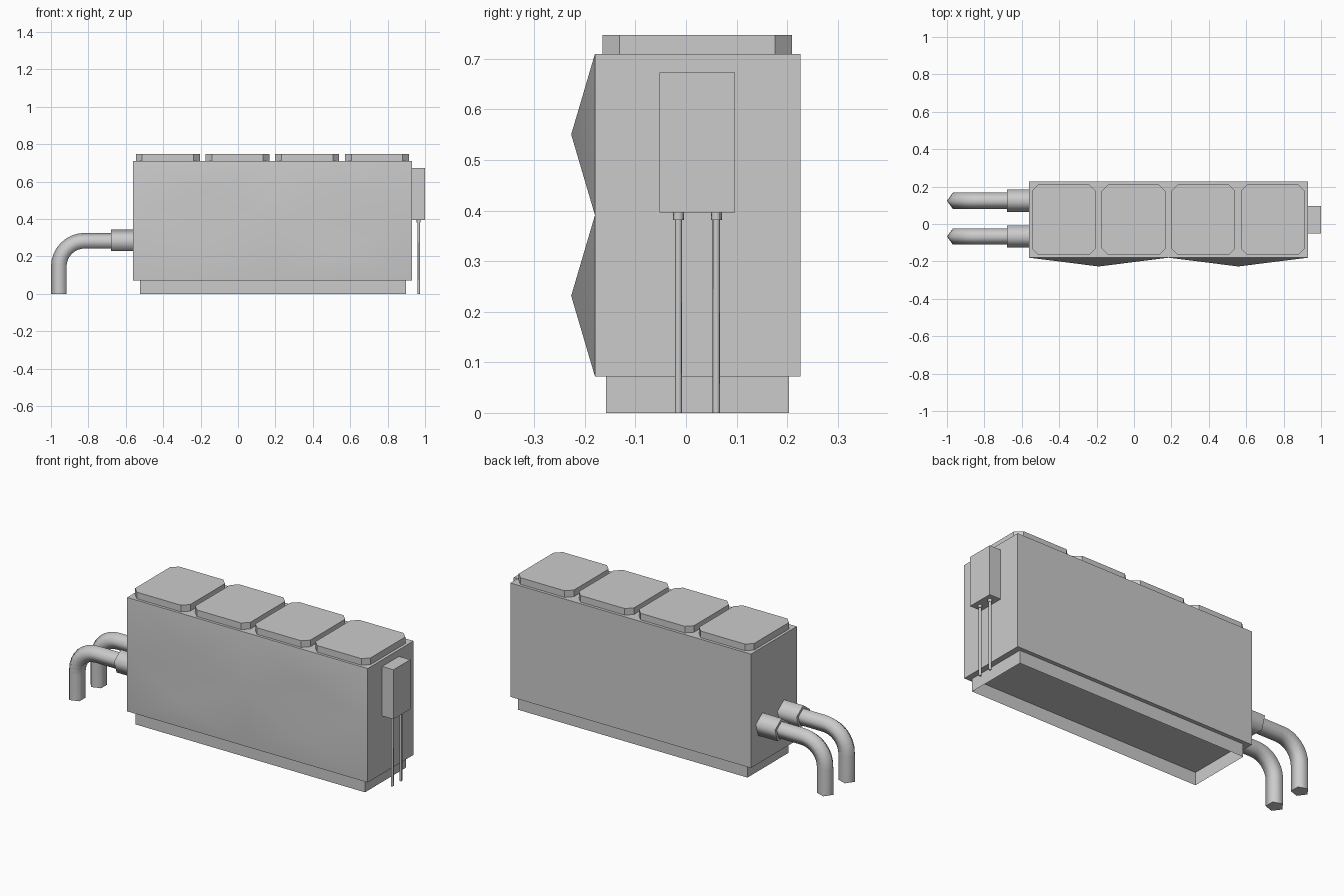
import bpy, bmesh, math
from mathutils import Vector

if "Cube" in bpy.data.objects:
    bpy.data.objects.remove(bpy.data.objects["Cube"])


def finish(name, bm, smooth=None):
    me = bpy.data.meshes.new(name)
    bmesh.ops.recalc_face_normals(bm, faces=bm.faces)
    bm.to_mesh(me)
    bm.free()
    ob = bpy.data.objects.new(name, me)
    bpy.context.collection.objects.link(ob)
    if smooth:
        bpy.ops.object.select_all(action='DESELECT')
        ob.select_set(True)
        bpy.context.view_layer.objects.active = ob
        bpy.ops.object.shade_smooth_by_angle(angle=math.radians(smooth))
    return ob


def prism(name, outline, z0, z1, bottom=True):
    bm = bmesh.new()
    lo = [bm.verts.new((x, y, z0)) for x, y in outline]
    hi = [bm.verts.new((x, y, z1)) for x, y in outline]
    n = len(outline)
    for i in range(n):
        j = (i + 1) % n
        bm.faces.new((lo[i], lo[j], hi[j], hi[i]))
    if bottom:
        bm.faces.new(lo[::-1])
        bm.faces.new(hi)
    return finish(name, bm)


def rect(x0, x1, y0, y1):
    return [(x0, y0), (x1, y0), (x1, y1), (x0, y1)]


def tube(name, path, outs, y, r, sides=5):
    """Sweep a polygon along an (x, z) path; outs give the outward direction."""
    bm = bmesh.new()
    rings = []
    for (x, z), (ox, oz) in zip(path, outs):
        ring = []
        for k in range(sides):
            a = 2 * math.pi * k / sides
            c = r * math.cos(a)
            ring.append(bm.verts.new((x + ox * c, y + r * math.sin(a), z + oz * c)))
        rings.append(ring)
    for a, b in zip(rings, rings[1:]):
        for k in range(sides):
            m = (k + 1) % sides
            bm.faces.new((a[k], a[m], b[m], b[k]))
    bm.faces.new(rings[0])
    bm.faces.new(rings[-1])
    return finish(name, bm, 76)


# Main body with four shallow pyramids on the front
X0, X1, Y0, Y1, Z0, Z1 = -0.561, 0.93, -0.18, 0.226, 0.072, 0.71
bm = bmesh.new()
xs = [X0, (X0 + X1) / 2, X1]
zs = [Z0, (Z0 + Z1) / 2, Z1]
g = [[bm.verts.new((x, Y0, z)) for x in xs] for z in zs]
for i in range(2):
    for j in range(2):
        apex = bm.verts.new(((xs[j] + xs[j + 1]) / 2, -0.227, (zs[i] + zs[i + 1]) / 2))
        q = [g[i][j], g[i][j + 1], g[i + 1][j + 1], g[i + 1][j]]
        for k in range(4):
            bm.faces.new((q[k], q[(k + 1) % 4], apex))
b = [bm.verts.new((x, Y1, z)) for x, z in rect(X0, X1, Z0, Z1)]
bm.faces.new(b)
bm.faces.new((*g[0], b[1], b[0]))
bm.faces.new((*g[2], b[2], b[3]))
bm.faces.new((g[0][0], g[1][0], g[2][0], b[3], b[0]))
bm.faces.new((g[0][2], g[1][2], g[2][2], b[2], b[1]))
finish("body", bm, 45)

# Plinth, open underneath
prism("plinth", rect(-0.524, 0.898, -0.158, 0.204), 0, Z0, bottom=False)

# Four lids with clipped corners
for i in range(4):
    cx, hw, c = -0.375 + 0.3725 * i, 0.171, 0.034
    l, r, f, k = cx - hw, cx + hw, -0.165, 0.21
    prism(f"lid_{i + 1}", [(l + c, f), (r - c, f), (r, f + c), (r, k - c),
                           (r - c, k), (l + c, k), (l, k - c), (l, f + c)], Z1, 0.747)

# Pipes with collars on the left side
cz, px, br = 0.28, -0.954, 0.135
path, outs = [(-0.62, cz)], [(0, 1)]
for s in range(9):
    a = math.pi / 2 * s / 8
    d = (-math.sin(a), math.cos(a))
    path.append((px + br + br * d[0], cz - br + br * d[1]))
    outs.append(d)
path.append((px, 0))
outs.append((-1, 0))
for i, y in enumerate((-0.067, 0.124)):
    tube(f"pipe_{i + 1}", path, outs, y, 0.046)
    tube(f"pipe_collar_{i + 1}", [(-0.68, cz), (X0, cz)], [(0, 1)] * 2, y, 0.063)

# Control box with two thin conduits on the right side
prism("control_box", rect(X1, 1.0, -0.052, 0.097), 0.396, 0.673)
for i, y in enumerate((-0.015, 0.06)):
    tube(f"conduit_{i + 1}", [(0.967, 0), (0.967, 0.39)], [(-1, 0)] * 2, y, 0.0075)
    tube(f"conduit_collar_{i + 1}", [(0.967, 0.381), (0.967, 0.396)], [(-1, 0)] * 2, y, 0.0115)
